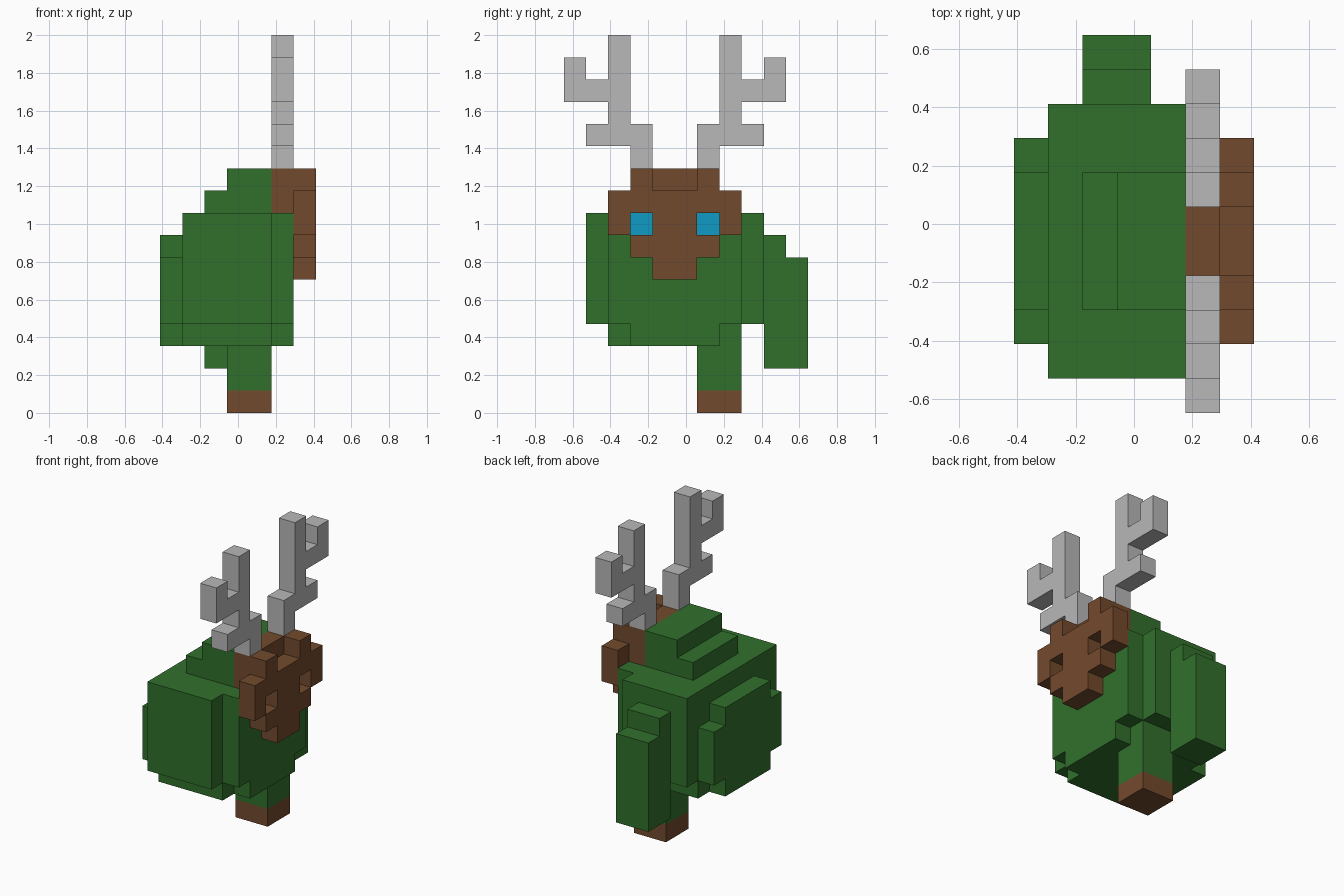
import bpy, bmesh
from mathutils import Vector

cube = bpy.data.objects.get("Cube")
if cube:
    bpy.data.objects.remove(cube, do_unlink=True)

U = 2 / 17                      # edge of one block
CENTRE = Vector((3.5, 5.5, 0))  # block grid is 7 x 11 x 17


def material(name, rgb):
    m = bpy.data.materials.new(name)
    m.use_nodes = True
    m.diffuse_color = (*rgb, 1)
    m.node_tree.nodes["Principled BSDF"].inputs["Base Color"].default_value = (*rgb, 1)
    return m


GREEN = material("leaf_green", (0.031, 0.162, 0.025))
BROWN = material("bark_brown", (0.171, 0.068, 0.026))
GREY = material("antler_grey", (0.479, 0.479, 0.479))
BLUE = material("eye_blue", (0.005, 0.328, 0.546))

owner = {}   # block -> part name
colour = {}  # part name -> material


def box(part, mat, xs, ys, zs):
    """Fill an inclusive range of blocks; later boxes replace earlier ones."""
    colour[part] = mat
    for x in range(xs[0], xs[1] + 1):
        for y in range(ys[0], ys[1] + 1):
            for z in range(zs[0], zs[1] + 1):
                owner[x, y, z] = part


def mirrored(part, mat, xs, ys, zs):
    """Fill a box and its mirror image across the middle of the body."""
    box(part, mat, xs, ys, zs)
    box(part, mat, xs, (9 - ys[1], 9 - ys[0]), zs)


# Rounded body: wide core, narrower chest and underside
box("body", GREEN, (1, 4), (1, 8), (4, 8))
box("body", GREEN, (5, 5), (2, 7), (4, 8))
box("body", GREEN, (1, 4), (2, 7), (3, 3))
box("body", GREEN, (5, 5), (3, 6), (3, 3))
# Raised panel on the back
box("back_panel", GREEN, (0, 0), (2, 7), (4, 6))
box("back_panel", GREEN, (0, 0), (3, 6), (3, 7))
# Stepped neck
box("neck", GREEN, (2, 4), (3, 6), (9, 9))
box("neck", GREEN, (3, 4), (3, 6), (10, 10))
# Hanging tail
box("tail", GREEN, (2, 3), (9, 9), (2, 7))
box("tail", GREEN, (2, 3), (10, 10), (2, 6))
# Leg and foot
box("leg", GREEN, (3, 4), (6, 7), (1, 2))
box("foot", BROWN, (3, 4), (6, 7), (0, 0))
# Head, with a mask that leaves the eye sockets open
box("head", BROWN, (5, 5), (3, 6), (9, 10))
mirrored("head", BROWN, (6, 6), (3, 3), (10, 10))
box("head", BROWN, (6, 6), (2, 7), (9, 9))
mirrored("head", BROWN, (6, 6), (2, 2), (8, 8))
box("head", BROWN, (6, 6), (4, 5), (6, 8))
box("head", BROWN, (6, 6), (3, 6), (7, 7))
# Eyes at the bottom of the sockets
mirrored("eyes", BLUE, (5, 5), (3, 3), (8, 8))
# Branching antlers
mirrored("antlers", GREY, (5, 5), (3, 3), (11, 12))
mirrored("antlers", GREY, (5, 5), (1, 2), (12, 12))
mirrored("antlers", GREY, (5, 5), (2, 2), (13, 16))
mirrored("antlers", GREY, (5, 5), (0, 1), (14, 14))
mirrored("antlers", GREY, (5, 5), (0, 0), (15, 15))

# Turn each part into a mesh of its exposed block faces
for part, mat in colour.items():
    bm = bmesh.new()
    for cell, name in owner.items():
        if name != part:
            continue
        mid = Vector(cell) + Vector((0.5, 0.5, 0.5))
        for axis in range(3):
            for sign in (-1, 1):
                n = Vector((0, 0, 0))
                n[axis] = sign
                if tuple(int(c + d) for c, d in zip(cell, n)) in owner:
                    continue
                a = Vector((0, 0, 0))
                a[(axis + 1) % 3] = 0.5
                b = n.cross(a)
                corners = [mid + n / 2 + s for s in (a + b, b - a, -a - b, a - b)]
                bm.faces.new([bm.verts.new((p - CENTRE) * U) for p in corners])
    bmesh.ops.remove_doubles(bm, verts=bm.verts, dist=U / 100)
    mesh = bpy.data.meshes.new(part)
    bm.to_mesh(mesh)
    bm.free()
    mesh.materials.append(mat)
    bpy.context.collection.objects.link(bpy.data.objects.new(part, mesh))
